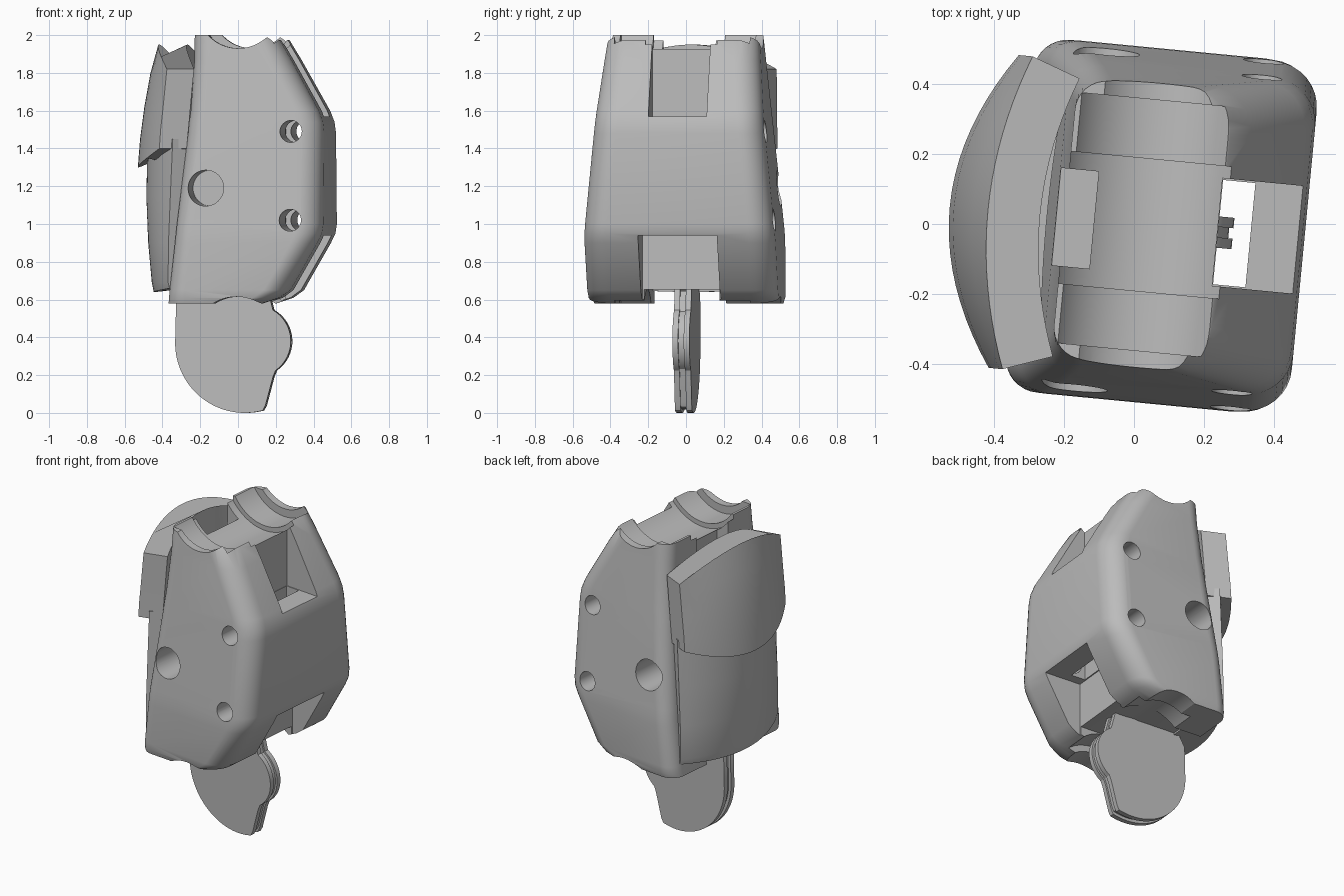
import bpy, bmesh, math
from mathutils import Matrix

cube = bpy.data.objects.get("Cube")
if cube:
    bpy.data.objects.remove(cube, do_unlink=True)

TWIST = math.radians(-5.5)

grey = bpy.data.materials.new("plain_grey")
grey.use_nodes = True
grey.diffuse_color = (0.5, 0.5, 0.5, 1)
grey.node_tree.nodes["Principled BSDF"].inputs["Base Color"].default_value = (0.5, 0.5, 0.5, 1)


def finish_mesh(name, bm):
    bmesh.ops.recalc_face_normals(bm, faces=bm.faces)
    mesh = bpy.data.meshes.new(name)
    bm.to_mesh(mesh)
    bm.free()
    mesh.materials.append(grey)
    ob = bpy.data.objects.new(name, mesh)
    bpy.context.scene.collection.objects.link(ob)
    return ob


def loft(name, rings):
    """Skin a list of equal-length closed rings and cap both ends."""
    bm = bmesh.new()
    loops = [[bm.verts.new(p) for p in ring] for ring in rings]
    n = len(loops[0])
    for a, b in zip(loops, loops[1:]):
        for i in range(n):
            j = (i + 1) % n
            bm.faces.new((a[i], a[j], b[j], b[i]))
    bm.faces.new(loops[0])
    bm.faces.new(loops[-1])
    return finish_mesh(name, bm)


def box(x0, x1, y0, y1, z0, z1):
    ring = [(x0, y0), (x1, y0), (x1, y1), (x0, y1)]
    return loft("cutter", [[(x, y, z) for x, y in ring] for z in (z0, z1)])


def bore(x, z, r, y0, y1, sides=64):
    bm = bmesh.new()
    bmesh.ops.create_cone(bm, cap_ends=True, segments=sides, radius1=r, radius2=r, depth=y1 - y0,
                          matrix=Matrix.Translation((x, (y0 + y1) / 2, z))
                          @ Matrix.Rotation(math.pi / 2, 4, 'X'))
    return finish_mesh("cutter", bm)


def cut(ob, cutters):
    for c in cutters:
        c.hide_render = True
        mod = ob.modifiers.new("cut", 'BOOLEAN')
        mod.operation, mod.solver, mod.object = 'DIFFERENCE', 'EXACT', c
    bpy.context.view_layer.update()
    deps = bpy.context.evaluated_depsgraph_get()
    mesh = bpy.data.meshes.new_from_object(ob.evaluated_get(deps))
    ob.modifiers.clear()
    ob.data = mesh
    for c in cutters:
        bpy.data.objects.remove(c, do_unlink=True)


def arc(cx, cz, r, a0, a1, steps):
    return [(cx + r * math.cos(math.radians(a0 + (a1 - a0) * i / steps)),
             cz + r * math.sin(math.radians(a0 + (a1 - a0) * i / steps))) for i in range(steps + 1)]


# Main housing: rounded rectangles stacked as (height, left, right, half width)
def section(z, left, right, half):
    ring = []
    for sx, sy, start in ((1, 1, 0), (-1, 1, 90), (-1, -1, 180), (1, -1, 270)):
        r = 0.13 if sx > 0 else 0.09
        edge = right - r if sx > 0 else left + r
        ring += arc(edge, sy * (half - r), r, start, start + 90, 8)
    return [(x, y, z) for x, y in ring]


housing = loft("housing", [section(*s) for s in (
    (0.58, -0.33, 0.17, 0.495), (0.61, -0.327, 0.26, 0.505), (0.65, -0.323, 0.315, 0.507),
    (0.90, -0.295, 0.458, 0.508), (0.95, -0.29, 0.482, 0.506), (1.0, -0.285, 0.49, 0.502),
    (1.48, -0.23, 0.49, 0.455), (1.54, -0.225, 0.483, 0.449), (1.60, -0.217, 0.46, 0.443),
    (1.87, -0.20, 0.31, 0.415), (1.97, -0.20, 0.25, 0.404), (2.0, -0.20, 0.21, 0.40))])

cutters = [
    # stepped saddle on top
    bore(0.04, 2.15, 0.22, -0.7, 0.7), bore(0.04, 2.15, 0.27, -0.36, 0.36),
    bore(0.04, 2.15, 0.30, -0.19, 0.19),
    # rounded joint seat underneath
    bore(0.04, 0.38, 0.235, -0.7, 0.7), bore(0.04, 0.38, 0.275, -0.36, 0.36),
    box(-0.6, 0.6, -0.20, 0.20, 0.4, 0.652),
    # upper and lower side notches and the channel between them
    box(0.24, 0.7, -0.155, 0.155, 1.57, 2.2), box(0.235, 0.7, -0.21, 0.21, 0.4, 0.94),
    box(0.242, 0.335, -0.15, 0.15, 0.8, 1.7),
    # pocket behind the shield
    box(-0.35, -0.115, -0.14, 0.14, 1.55, 2.2)]
# screw holes and pivot sockets
cutters += [bore(0.325, z, 0.058, -0.7, 0.7, 32) for z in (1.02, 1.49)]
cutters += [bore(-0.125, 1.19, 0.095, *ys, 48) for ys in ((-0.8, -0.2), (0.2, 0.8))]
cut(housing, cutters)


# Curved shield panels: outer and inner skins across the width, lofted upward
def panel(name, rows, half, steps=20):
    rings = []
    for z_mid, z_side, x_mid, x_side, in_mid, in_side in rows:
        outer, inner = [], []
        for i in range(steps + 1):
            u = -1 + 2 * i / steps
            k = u * u
            z = z_mid + (z_side - z_mid) * k
            outer.append((x_mid + (x_side - x_mid) * k, u * half, z))
            inner.append((in_mid + (in_side - in_mid) * k, u * (half - 0.05), z))
        rings.append(outer + inner[::-1])
    return loft(name, rings)


panel("upper_shield", [
    (1.30, 1.40, -0.53, -0.375, -0.27, -0.235),
    (1.45, 1.50, -0.518, -0.368, -0.27, -0.225),
    (1.62, 1.61, -0.495, -0.356, -0.27, -0.215),
    (1.80, 1.72, -0.462, -0.345, -0.27, -0.205),
    (1.95, 1.82, -0.42, -0.335, -0.27, -0.195)], 0.45)
panel("lower_shield", [
    (0.64, 0.66, -0.445, -0.322, -0.25, -0.25),
    (0.69, 0.69, -0.455, -0.33, -0.25, -0.25),
    (0.90, 0.90, -0.475, -0.328, -0.25, -0.25),
    (1.15, 1.15, -0.485, -0.318, -0.25, -0.24),
    (1.45, 1.45, -0.478, -0.305, -0.25, -0.23)], 0.435)

# Lower joint tongue: two outer plates around a slightly smaller core
tongue = arc(0.04, 0.37, 0.37, 180, 285, 28)
tongue += [(0.15, 0.04), (0.19, 0.19)]
tongue += arc(0.095, 0.38, 0.19, -55, 60, 16)
tongue += [(0.16, 0.66), (-0.28, 0.66), (-0.325, 0.58)]


def tongue_layer(name, y0, y1, scale):
    pts = [(0.04 + (x - 0.04) * scale, 0.37 + (z - 0.37) * scale) for x, z in tongue]
    loft(name, [[(x, y, z) for x, z in pts] for y in (y0, y1)])


tongue_layer("tongue_front", -0.045, -0.015, 1.0)
tongue_layer("tongue_core", -0.015, 0.015, 0.95)
tongue_layer("tongue_back", 0.015, 0.045, 1.0)

# Shade and turn the whole assembly
for ob in bpy.context.scene.collection.objects:
    if ob.type == 'MESH' and grey.name in ob.data.materials:
        ob.rotation_euler.z = TWIST
        bpy.ops.object.select_all(action='DESELECT')
        ob.select_set(True)
        bpy.context.view_layer.objects.active = ob
        bpy.ops.object.shade_smooth_by_angle(angle=math.radians(28))
